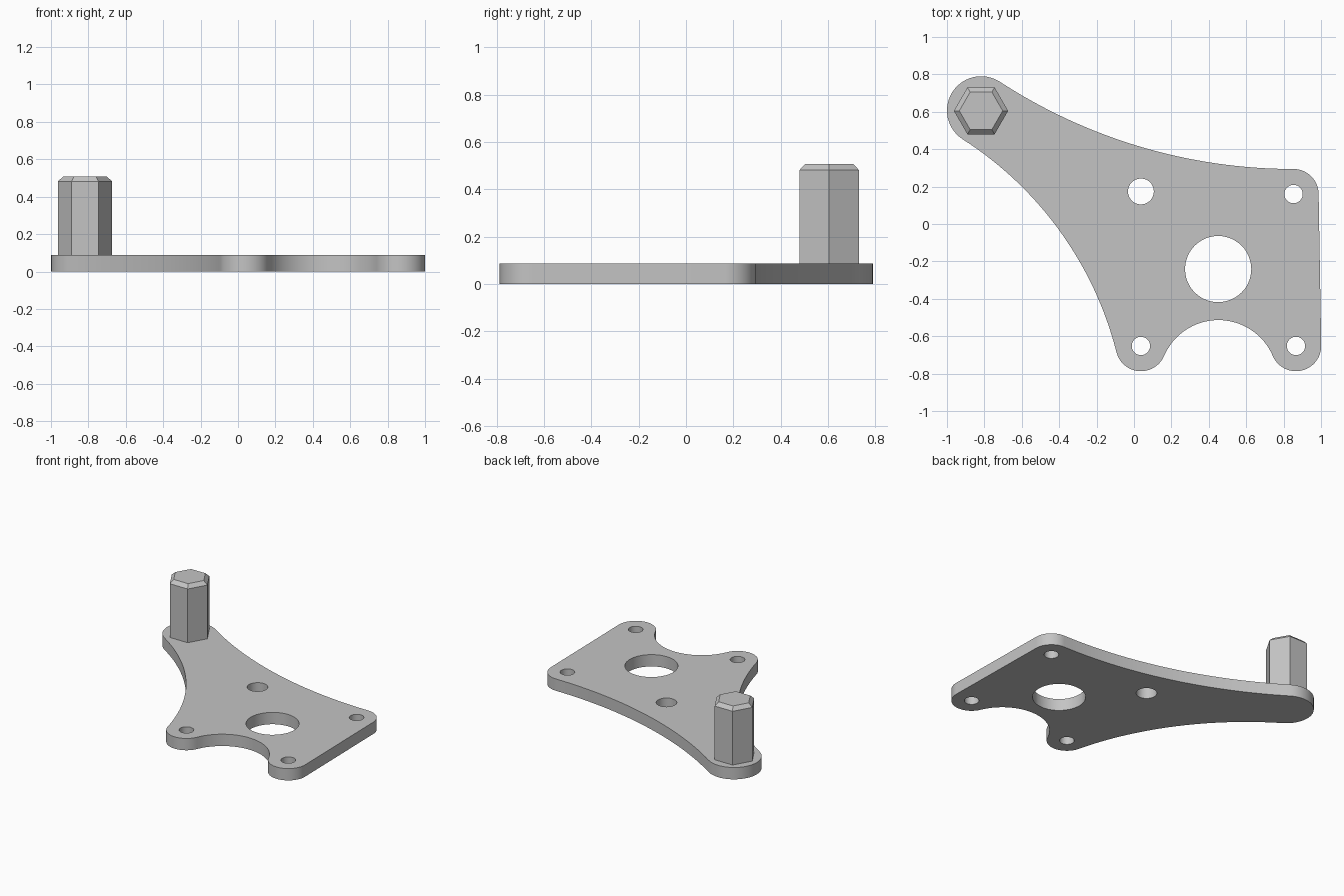
import bpy
import bmesh
from math import atan2, cos, sin, pi, tau, radians
from mathutils import Vector

THICK = 0.087

cube = bpy.data.objects.get("Cube")
if cube:
    bpy.data.objects.remove(cube, do_unlink=True)

grey = bpy.data.materials.new("light grey")
grey.use_nodes = True
grey.diffuse_color = (0.55, 0.55, 0.55, 1)
grey.node_tree.nodes["Principled BSDF"].inputs["Base Color"].default_value = grey.diffuse_color


def make_object(name, bm):
    bmesh.ops.recalc_face_normals(bm, faces=bm.faces)
    mesh = bpy.data.meshes.new(name)
    bm.to_mesh(mesh)
    bm.free()
    mesh.materials.append(grey)
    obj = bpy.data.objects.new(name, mesh)
    bpy.context.collection.objects.link(obj)
    return obj


def add_prism(bm, points, z0, z1):
    face = bm.faces.new([bm.verts.new((p.x, p.y, z0)) for p in points])
    top = bmesh.ops.extrude_face_region(bm, geom=[face])["geom"]
    verts = [v for v in top if isinstance(v, bmesh.types.BMVert)]
    bmesh.ops.translate(bm, verts=verts, vec=(0, 0, z1 - z0))
    return [f for f in top if isinstance(f, bmesh.types.BMFace)][0]


def arc(center, radius, a0, a1, steps):
    angles = [a0 + (a1 - a0) * i / steps for i in range(steps + 1)]
    return [center + radius * Vector((cos(a), sin(a))) for a in angles]


def heading(v):
    return atan2(v.y, v.x)


def bridge(a, ra, b, rb, r):
    """Join two lobes: leaving angle, arriving angle and points between."""
    u = (b - a).normalized()
    right = Vector((u.y, -u.x))
    if r == 0:  # straight tangent edge
        return heading(right), heading(right), []
    d = (b - a).length
    t = (d * d + (ra + r) ** 2 - (rb + r) ** 2) / (2 * d)
    c = a + u * t + right * ((ra + r) ** 2 - t * t) ** 0.5
    a0, a1 = heading(a - c), heading(b - c)
    sweep = (a1 - a0 + pi) % tau - pi
    return heading(c - a), heading(c - b), arc(c, r, a0, a0 + sweep, 32)[1:-1]


# Plate lobes, counter-clockwise: centre, radius, radius of the concave edge to the next
lobes = [
    (Vector((-0.817, 0.607)), 0.183, 1.91),
    (Vector((0.037, -0.652)), 0.135, 0.316),
    (Vector((0.866, -0.652)), 0.135, 0),
    (Vector((0.853, 0.16)), 0.134, 2.878),
]
bridges = [bridge(c, r, lobes[(i + 1) % 4][0], lobes[(i + 1) % 4][1], gap)
           for i, (c, r, gap) in enumerate(lobes)]
outline = []
for i, (c, r, gap) in enumerate(lobes):
    start, end = bridges[i - 1][1], bridges[i][0]
    outline += arc(c, r, start, start + (end - start) % tau, 24)
    outline += bridges[i][2]
bm = bmesh.new()
add_prism(bm, outline, 0, THICK)
plate = make_object("plate", bm)

# Round holes through the plate
holes = [(0.037, -0.652, 0.049), (0.866, -0.652, 0.049), (0.853, 0.16, 0.049),
         (0.037, 0.174, 0.069), (0.45, -0.241, 0.177)]
bm = bmesh.new()
for x, y, r in holes:
    add_prism(bm, arc(Vector((x, y)), r, 0, tau, 48)[:-1], -0.1, THICK + 0.1)
cutter = make_object("hole_cutter", bm)
cutter.hide_render = True
cut = plate.modifiers.new("holes", "BOOLEAN")
cut.operation = "DIFFERENCE"
cut.solver = "EXACT"
cut.object = cutter
bpy.ops.object.select_all(action="DESELECT")
bpy.context.view_layer.objects.active = plate
plate.select_set(True)
bpy.ops.object.modifier_apply(modifier=cut.name)
bpy.data.objects.remove(cutter, do_unlink=True)
bpy.ops.object.shade_smooth_by_angle(angle=radians(30))

# Hexagonal post with a chamfered top
center = Vector((-0.818, 0.605))
bm = bmesh.new()
top = add_prism(bm, arc(center, 0.145, 0, tau, 6)[:-1], THICK, 0.482)
rim = bmesh.ops.extrude_face_region(bm, geom=[top])["geom"]
bmesh.ops.delete(bm, geom=[top], context="FACES_ONLY") if top.is_valid else None
for v in [g for g in rim if isinstance(g, bmesh.types.BMVert)]:
    v.co.xy = center + (v.co.xy - center) * 0.8
    v.co.z = 0.508
make_object("hex_post", bm)
